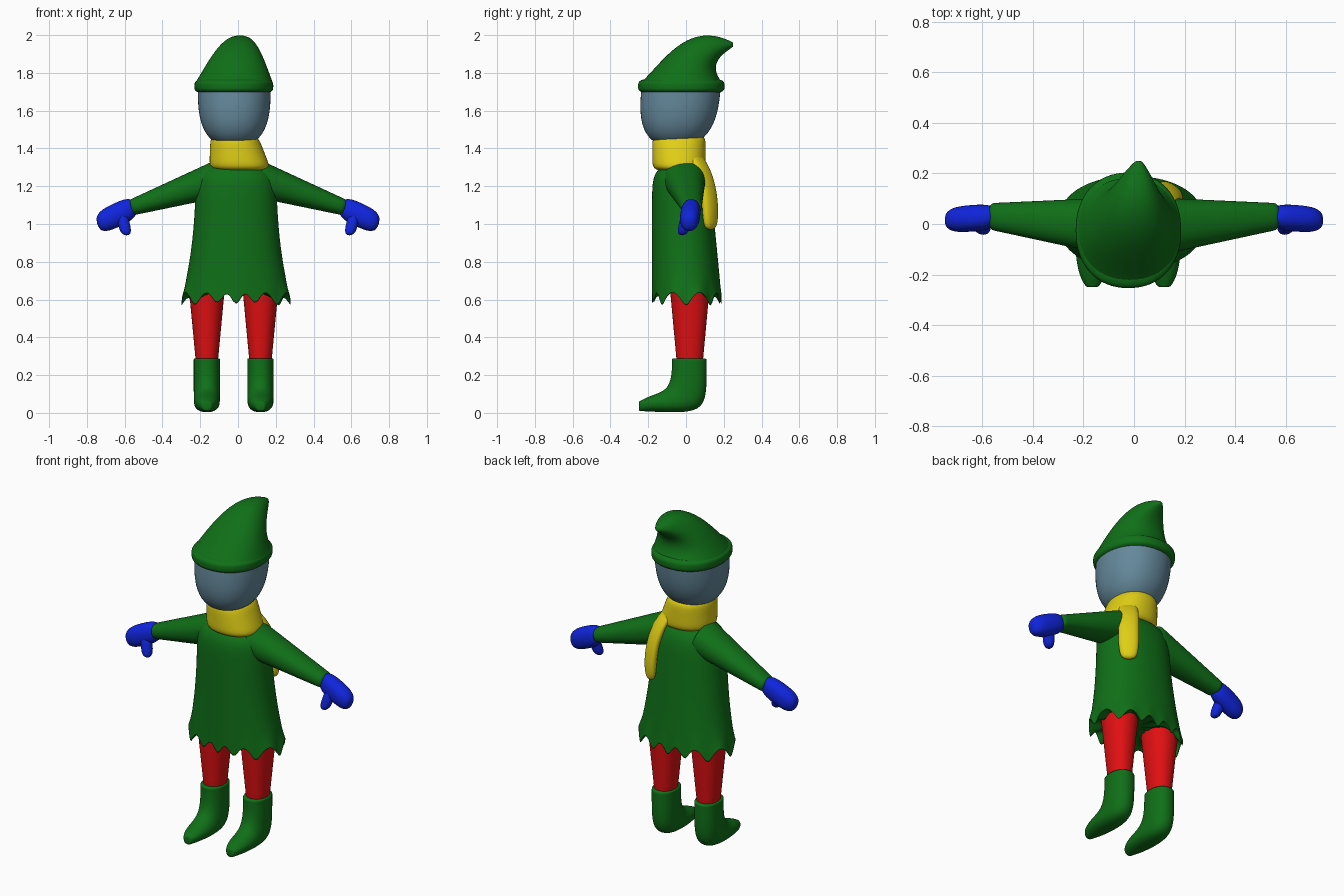
import bpy, bmesh, math
from mathutils import Vector

if "Cube" in bpy.data.objects:
    bpy.data.objects.remove(bpy.data.objects["Cube"], do_unlink=True)


def material(name, *rgb):
    mat = bpy.data.materials.new(name)
    mat.use_nodes = True
    mat.diffuse_color = (*rgb, 1)
    shader = mat.node_tree.nodes["Principled BSDF"]
    shader.inputs["Base Color"].default_value = (*rgb, 1)
    return mat


green = material("forest_green", .005, .16, .009)
red = material("bright_red", .75, .005, .006)
yellow = material("scarf_yellow", .75, .62, .008)
blue = material("mitten_blue", .005, .018, .72)
grey = material("face_blue_grey", .13, .25, .33)


def mix(start, end, t):
    return start + (end - start) * t


def bezier(t, *points):
    """Point at t on the curve steered by (y, z) control points."""
    points = [Vector(p) for p in points]
    while len(points) > 1:
        points = [p.lerp(q, t) for p, q in zip(points, points[1:])]
    return points[0]


def rounded(t, power=4):
    """Width factor that closes smoothly at both ends of a part."""
    return max(1 - abs(2 * t - 1) ** power, .0001) ** (1 / power)


def squared(value, power=2.2):
    """Fill the corners of an ellipse slightly."""
    return math.copysign(abs(value) ** (2 / power), value)


def loft(name, mat, ring, steps=14, segments=24, mirror=False, shift=0):
    """Skin the rings given by ring(t) as centre, side axis and depth axis."""
    bm = bmesh.new()
    loops = []
    for step in range(steps + 1):
        # Rings gather towards both ends, where parts curve most
        centre, side, depth = ring((1 - math.cos(math.pi * step / steps)) / 2)
        angles = [math.tau * k / segments for k in range(segments)]
        loops.append([
            bm.verts.new(Vector(centre)
                         + Vector(side) * squared(math.cos(angle))
                         + Vector(depth) * squared(math.sin(angle)))
            for angle in angles])
    for low, high in zip(loops, loops[1:]):
        for k in range(segments):
            bm.faces.new((low[k - 1], low[k], high[k], high[k - 1]))
    bm.faces.new(loops[0])
    bm.faces.new(loops[-1])
    bmesh.ops.recalc_face_normals(bm, faces=bm.faces)
    mesh = bpy.data.meshes.new(name)
    bm.to_mesh(mesh)
    bm.free()
    mesh.materials.append(mat)
    for face in mesh.polygons:
        face.use_smooth = True
    part = bpy.data.objects.new(name, mesh)
    bpy.context.collection.objects.link(part)
    part.location.x = shift
    if mirror:
        part.modifiers.new("mirror", "MIRROR").use_mirror_merge = False
    part.modifiers.new("smooth", "SUBSURF").levels = 1
    return part


def level(x, y, z, width, depth):
    """Horizontal ring."""
    return (x, y, z), (width, 0, 0), (0, depth, 0)


def leaning(x, front, back, width):
    """Ring tilted to span a front and a back (y, z) point."""
    front, back = Vector((x, *front)), Vector((x, *back))
    return (front + back) / 2, (width, 0, 0), (back - front) / 2


def across(start, end, t, depth, height):
    """Upright ring on a drooping arm."""
    centre = Vector(start).lerp(Vector(end), t)
    return centre, (0, depth, 0), (height * .3, 0, height)


# Tunic: flared skirt, rounded shoulders, closed just inside the hem
def tunic_ring(t):
    if t == 0:
        return level(-.01, 0, .65, .25, .16)
    shoulder = (1 - .9 * t ** 20) ** .5
    width = (.214 + .08 * (1 - t) ** 2.5) * shoulder
    return level(-.01, mix(.005, -.03, t), mix(.585, 1.32, t),
                 width, mix(.186, .15, t) * shoulder)


tunic = loft("tunic", green, tunic_ring, steps=18, segments=72)

# Ragged hem: twelve pointed teeth that fade out up the skirt
for vert in tunic.data.vertices[72:]:
    fade = max(0, 1 - (vert.co.z - .585) / .12)
    tooth = abs(math.sin(6 * math.atan2(vert.co.y, vert.co.x + .01)))
    vert.co.z += fade * (.1 * tooth - .055)

# Sleeves, mittens and thumbs
wrist = (.57, .03, 1.085)
fingertip = (.745, .015, 1)
loft("sleeves", green,
     lambda t: across((.1, -.01, 1.24), wrist, t,
                      mix(.115, .053, t), mix(.095, .04, t)),
     steps=8, mirror=True)
loft("mittens", blue,
     lambda t: across((.54, .03, 1.095), fingertip, t,
                      .053 * rounded(t, 3), .06 * rounded(t, 3)),
     mirror=True)


def thumb_ring(t):
    size = .033 * rounded(t, 3)
    return level(mix(.62, .59, t), mix(.01, -.02, t), mix(1.07, .94, t), size, size)


loft("thumbs", blue, thumb_ring, steps=10, segments=12, mirror=True)

# Tights
stance = .142
loft("legs", red,
     lambda t: level(stance, .02, mix(.7, .25, t),
                     mix(.1, .057, t), mix(.11, .068, t)),
     steps=6, mirror=True, shift=-.023)


# Boots: the rings swing from level at the ankle to upright at the toe
def boot_ring(t):
    instep = bezier(t, (-.075, .29), (-.07, .08), (-.13, .13), (-.25, .06))
    sole = bezier(t, (.11, .29), (.11, -.01), (.13, -.01), (-.25, .01))
    return leaning(stance, instep, sole, .07 * (1 - .9 * t ** 8) ** .5)


loft("boots", green, boot_ring, steps=18, mirror=True, shift=-.023)


# Blank face narrowing to the chin
def head_ring(t):
    taper = (1 - .98 * t ** 3) ** .4
    return level(-.02, mix(-.025, -.055, t), mix(1.73, 1.41, t),
                 .195 * taper, .212 * taper)


loft("head", grey, head_ring)


# Hat: rolled brim and a crown swept back to a point
def brim_ring(t):
    size = rounded(t)
    return level(-.022, -.025, mix(1.685, 1.775, t), .21 * size, .23 * size)


def crown_ring(t):
    front = bezier(t, (-.25, 1.74), (-.13, 1.84), (0, 2.1), (.25, 1.96))
    back = bezier(t, (.2, 1.74), (.1, 1.85), (.2, 1.9), (.25, 1.94))
    return leaning(mix(-.022, .018, t), front, back, .2 * (1 - t) ** .8 + .01)


loft("hat_brim", green, brim_ring, segments=32)
loft("hat_crown", green, crown_ring, segments=32)


# Scarf: a snug wrap, wider below, and a tail down the left shoulder blade
def wrap_ring(t):
    size = rounded(t, 6)
    return level(mix(.013, -.022, t), -.037, mix(1.28, 1.475, t),
                 mix(.167, .125, t) * size, .143 * size)


def tail_ring(t):
    tuck = (1 - t) ** 3
    wide, thick = .058 * rounded(t), .03 * rounded(t)
    centre = (.147 - .08 * tuck, .13 - .1 * tuck, mix(1.39, .97, t))
    return centre, (wide * .8, -wide * .6, 0), (thick * .6, thick * .8, 0)


loft("scarf_wrap", yellow, wrap_ring)
loft("scarf_tail", yellow, tail_ring, segments=16)
